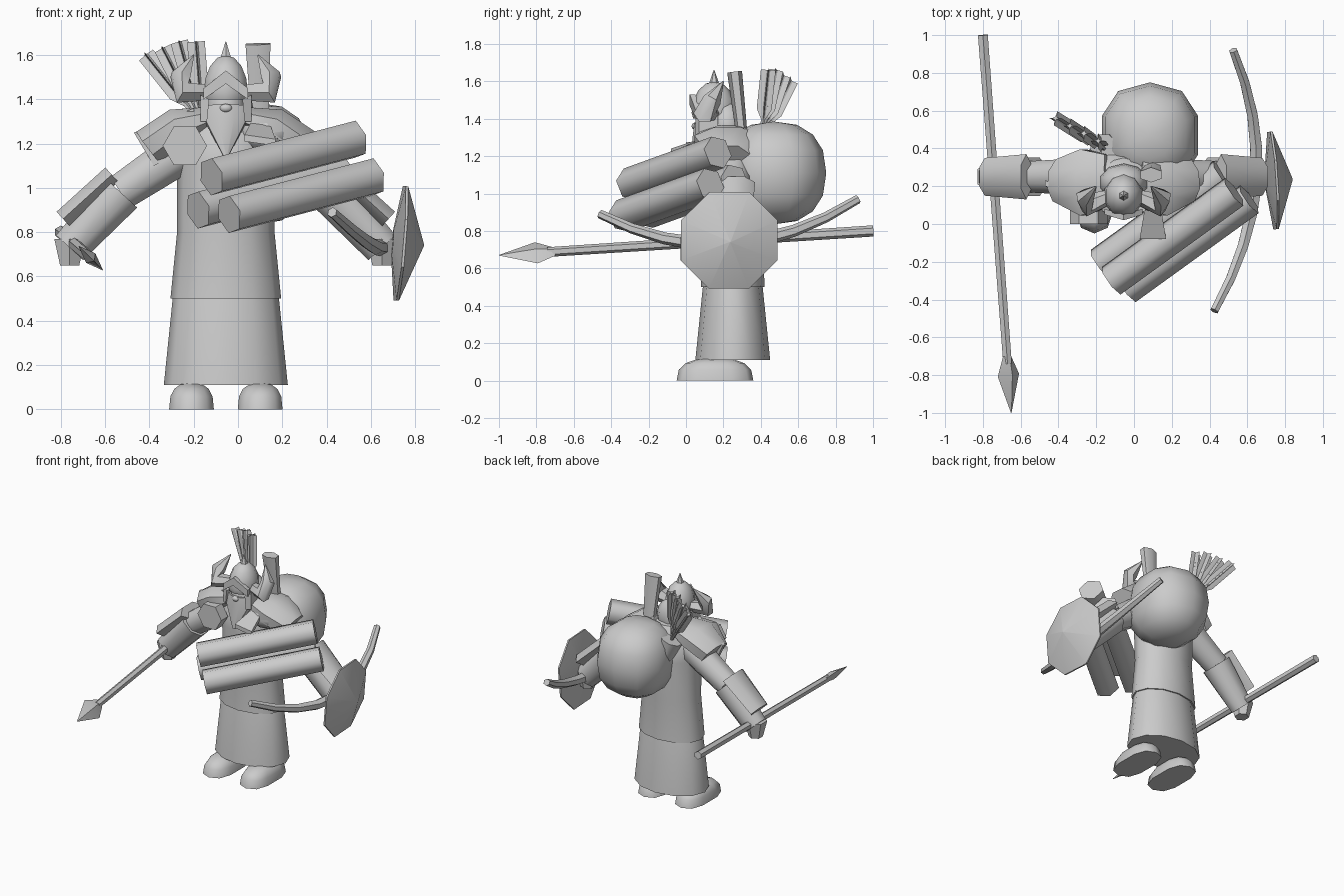
import bpy, bmesh, math
from mathutils import Vector

cube = bpy.data.objects.get("Cube")
if cube:
    bpy.data.objects.remove(cube, do_unlink=True)

MID = -0.055           # symmetry line of the body
DEEP = 0.25            # depth of the body axis
SIDEWAYS = Vector((1, 0, 0))
FORWARD = Vector((0, 1, 0))
UPRIGHT = Vector((0, 0, 1))

shade = 0.6
grey = bpy.data.materials.new("plain grey")
grey.use_nodes = True
grey.diffuse_color = (shade, shade, shade, 1)
grey.node_tree.nodes["Principled BSDF"].inputs["Base Color"].default_value = grey.diffuse_color


def finish(name, bm, angle=50):
    """Turn a bmesh into a shaded object with the grey material."""
    bmesh.ops.recalc_face_normals(bm, faces=bm.faces)
    mesh = bpy.data.meshes.new(name)
    bm.to_mesh(mesh)
    bm.free()
    mesh.materials.append(grey)
    ob = bpy.data.objects.new(name, mesh)
    bpy.context.collection.objects.link(ob)
    for other in bpy.context.selected_objects:
        other.select_set(False)
    bpy.context.view_layer.objects.active = ob
    ob.select_set(True)
    bpy.ops.object.shade_smooth_by_angle(angle=math.radians(angle))
    return ob


def tube(name, points, widths, heights=None, sides=8, up=UPRIGHT, turn=0.5, angle=50):
    """Loft of elliptical rings along a path; heights follow the up axis."""
    bm = bmesh.new()
    points = [Vector(p) for p in points]
    last = len(points) - 1
    rings = []
    for i, (point, wide, high) in enumerate(zip(points, widths, heights or widths)):
        along = (points[min(i + 1, last)] - points[max(i - 1, 0)]).normalized()
        across = along.cross(up).normalized()
        rise = across.cross(along)
        ring = []
        for k in range(sides):
            a = math.tau * (k + turn) / sides
            ring.append(bm.verts.new(point + across * wide * math.cos(a) + rise * high * math.sin(a)))
        rings.append(ring)
    for low, top in zip(rings, rings[1:]):
        for k in range(sides):
            bm.faces.new((low[k - 1], low[k], top[k], top[k - 1]))
    bm.faces.new(rings[0])
    bm.faces.new(rings[-1])
    return finish(name, bm, angle)


def column(name, heights, widths, depths):
    """Upright loft around the body axis."""
    return tube(name, [(MID, DEEP, z) for z in heights], widths, depths, 12, FORWARD, turn=0)


def ellipsoid(name, centre, size, floor=0, power=1):
    """Low-poly ball, boxier for a lower power, cut flat at the floor."""
    bm = bmesh.new()
    bmesh.ops.create_uvsphere(bm, u_segments=10, v_segments=8, radius=1)
    for v in bm.verts:
        v.co = [c + s * math.copysign(abs(p) ** power, p) for c, p, s in zip(centre, v.co, size)]
        v.co.z = max(v.co.z, floor)
    bmesh.ops.remove_doubles(bm, verts=bm.verts, dist=0.001)
    return finish(name, bm, 60)


def plate(name, outline, depth):
    """Slab made by pushing an outline along the depth vector."""
    bm = bmesh.new()
    face = bm.faces.new([bm.verts.new(p) for p in outline])
    pushed = bmesh.ops.extrude_face_region(bm, geom=[face])["geom"]
    moved = [g for g in pushed if isinstance(g, bmesh.types.BMVert)]
    bmesh.ops.translate(bm, vec=depth, verts=moved)
    return finish(name, bm, 20)


def mirror_part(ob):
    """Copy a right-hand part to the left of the body."""
    bm = bmesh.new()
    bm.from_mesh(ob.data)
    for v in bm.verts:
        v.co.x = 2 * MID - v.co.x
    finish(ob.name.replace("right", "left"), bm)


# Robe and tunic
column("lower_robe", (0.11, 0.5, 0.6), (0.28, 0.24, 0.2), (0.2, 0.16, 0.14))
column("tunic", (0.5, 0.8, 1.1, 1.22, 1.34), (0.25, 0.22, 0.22, 0.22, 0.11),
       (0.17, 0.16, 0.18, 0.17, 0.1))

# Arms, with wide sleeves, bracers, fists and shoulder caps
shoulder = Vector((-0.2, 0.25, 1.2))
elbow = Vector((-0.53, 0.25, 0.98))
wrist = Vector((-0.76, 0.25, 0.73))
lift = Vector((-0.04, 0, 0.08))
paired = [
    tube("right_upper_arm", [shoulder, elbow], (0.11, 0.09)),
    tube("right_sleeve", [elbow, wrist], (0.11, 0.08), (0.11, 0.09)),
    tube("right_bracer", [elbow + lift, wrist + Vector((-0.03, 0, 0.13))],
         (0.12, 0.1), (0.05, 0.05), sides=6, turn=0),
    tube("right_fist", [wrist + UPRIGHT * 0.04, wrist - UPRIGHT * 0.08], (0.08, 0.05), sides=6, up=FORWARD),
    tube("right_shoulder_cap", [(-0.14, 0.23, 1.32), (-0.27, 0.22, 1.28), (-0.4, 0.23, 1.18)],
         (0.15, 0.19, 0.12), (0.05, 0.09, 0.1)),
]

# Blunt shoes and cheek guards
paired.append(ellipsoid("right_shoe", (-0.21, 0.155, 0), (0.105, 0.205, 0.12), power=0.75))
paired.append(plate("right_cheek_guard", [(-0.17, 0.07, 1.42), (-0.13, 0.05, 1.4),
                                          (-0.14, 0.05, 1.3), (-0.17, 0.07, 1.3)], FORWARD * 0.1))

# Stout helmet horns, bent upward to a point
paired.append(tube("right_horn", [(-0.14, 0.14, 1.43), (-0.25, 0.1, 1.43), (-0.26, 0.14, 1.5),
                                  (-0.2, 0.2, 1.6)],
                   (0.04, 0.06, 0.05, 0.003), sides=6, up=FORWARD))
for part in paired:
    mirror_part(part)

# Fin and hexagonal guard on the right shoulder, flared guard and cloth on the left
plate("right_shoulder_fin", [(-0.47, 0.2, 1.25), (-0.2, 0.12, 1.36), (-0.18, 0.15, 1.2),
                             (-0.38, 0.15, 1.1)], FORWARD * 0.03)
chest = Vector((-0.24, 0, 1.19))
tube("right_chest_guard", [chest, chest + FORWARD * 0.08], (0.1, 0.1), sides=6, turn=0)
plate("left_chest_guard", [(0.03, -0.08, 1.24), (0.17, -0.08, 1.22), (0.14, 0.1, 1.3), (0.06, 0.1, 1.3)],
      UPRIGHT * -0.03)
ellipsoid("left_shoulder_cloth", (0.13, 0.18, 1.25), (0.13, 0.14, 0.1))

# Head with beard, hair and pointed helmet
head = Vector((MID, 0.15, 1.4))
ellipsoid("face", head - UPRIGHT * 0.04, (0.09, 0.1, 0.12))
ellipsoid("neck_hair", head + FORWARD * 0.07 - UPRIGHT * 0.04, (0.13, 0.1, 0.14))
ellipsoid("helmet", head + UPRIGHT * 0.03, (0.105, 0.12, 0.17), floor=head.z)
tube("helmet_spike", [head + UPRIGHT * 0.18, head + UPRIGHT * 0.26], (0.03, 0.002), sides=6, up=FORWARD)
tube("beard", [head - UPRIGHT * 0.03 - FORWARD * 0.05, head - UPRIGHT * 0.1 - FORWARD * 0.06,
               head - UPRIGHT * 0.26 - FORWARD * 0.12],
     (0.09, 0.1, 0.01), (0.06, 0.06, 0.01), up=FORWARD)
ellipsoid("nose", head - FORWARD * 0.1 - UPRIGHT * 0.04, (0.03, 0.02, 0.02))
brow = head - FORWARD * 0.1
plate("helmet_brow", [brow + SIDEWAYS * x + UPRIGHT * z - FORWARD * (0.1 - abs(x)) * 0.3
                      for x, z in ((-0.1, 0), (-0.1, 0.05), (0, 0.13), (0.1, 0.05), (0.1, 0), (0, 0.07))],
      FORWARD * 0.03)

# Bulging sack on the back
ellipsoid("sack", (0.085, 0.47, 1.11), (0.265, 0.28, 0.275), power=0.85)

# Bundle of three parallel logs
length = Vector((0.65, 0.47, 0.17))
starts = {"back": (-0.18, -0.21, 0.9), "upper": (-0.12, -0.3, 1.05), "front": (-0.04, -0.34, 0.88)}
for place, start in starts.items():
    tube(place + "_log", [start, Vector(start) + length], (0.09, 0.09), sides=6, turn=0.2, angle=65)

# Spear with a flat, slanted blade
butt, tip = Vector((-0.8, 1, 0.8)), Vector((-0.65, -1, 0.67))
tube("spear_shaft", [butt, butt.lerp(tip, 0.87)], (0.03, 0.026), sides=6)
tube("spear_head", [butt.lerp(tip, f) for f in (0.85, 0.9, 1)], (0.02, 0.03, 0.002), (0.03, 0.08, 0.002),
     sides=4, up=SIDEWAYS - UPRIGHT, turn=0, angle=20)

# Pointed shield, leaning slightly outward
boss = Vector((0.73, 0.23, 0.75))
lean = Vector((0.11, 0.007, -0.009))
tube("shield", [boss + lean * f for f in (-0.3, 0, 0.1, 1)], (0.06, 0.28, 0.28, 0.003), angle=35)

# Bow, bent along a parabola
bends = [k / 4 for k in range(-4, 5)]
tube("bow", [(0.645 - 0.17 * s * s + 0.05 * s, 0.23 + 0.69 * s, 0.73 + 0.2 * s * s + 0.04 * s) for s in bends],
     [0.04 - 0.016 * abs(s) for s in bends], sides=6)

# Quiver and fanned arrows with crossed feathers
nock = Vector((-0.16, 0.4, 1.28))
tube("quiver", [(-0.1, 0.42, 1.1), nock], (0.05, 0.08), up=FORWARD)
for i in range(4):
    end = nock + Vector((-0.03 - 0.075 * i, 0.04 + 0.04 * i, 0.38 - 0.03 * max(i - 1, 0)))
    tube(f"arrow_{i}", [nock, end], (0.012, 0.012), sides=5, up=FORWARD)
    wide, thin = (0.01, 0.04, 0.04), (0.005, 0.005, 0.005)
    path = [nock.lerp(end, f) for f in (0.3, 0.45, 1)]
    tube(f"arrow_{i}_flat_feather", path, wide, thin, sides=4, up=FORWARD, turn=0, angle=20)
    tube(f"arrow_{i}_cross_feather", path, thin, wide, sides=4, up=FORWARD, turn=0, angle=20)

# Flat hilt standing behind the left shoulder
tube("back_hilt", [(0.1, 0.3, 1.3), (0.09, 0.26, 1.65)], (0.045, 0.065), (0.03, 0.04), sides=6, up=FORWARD)
